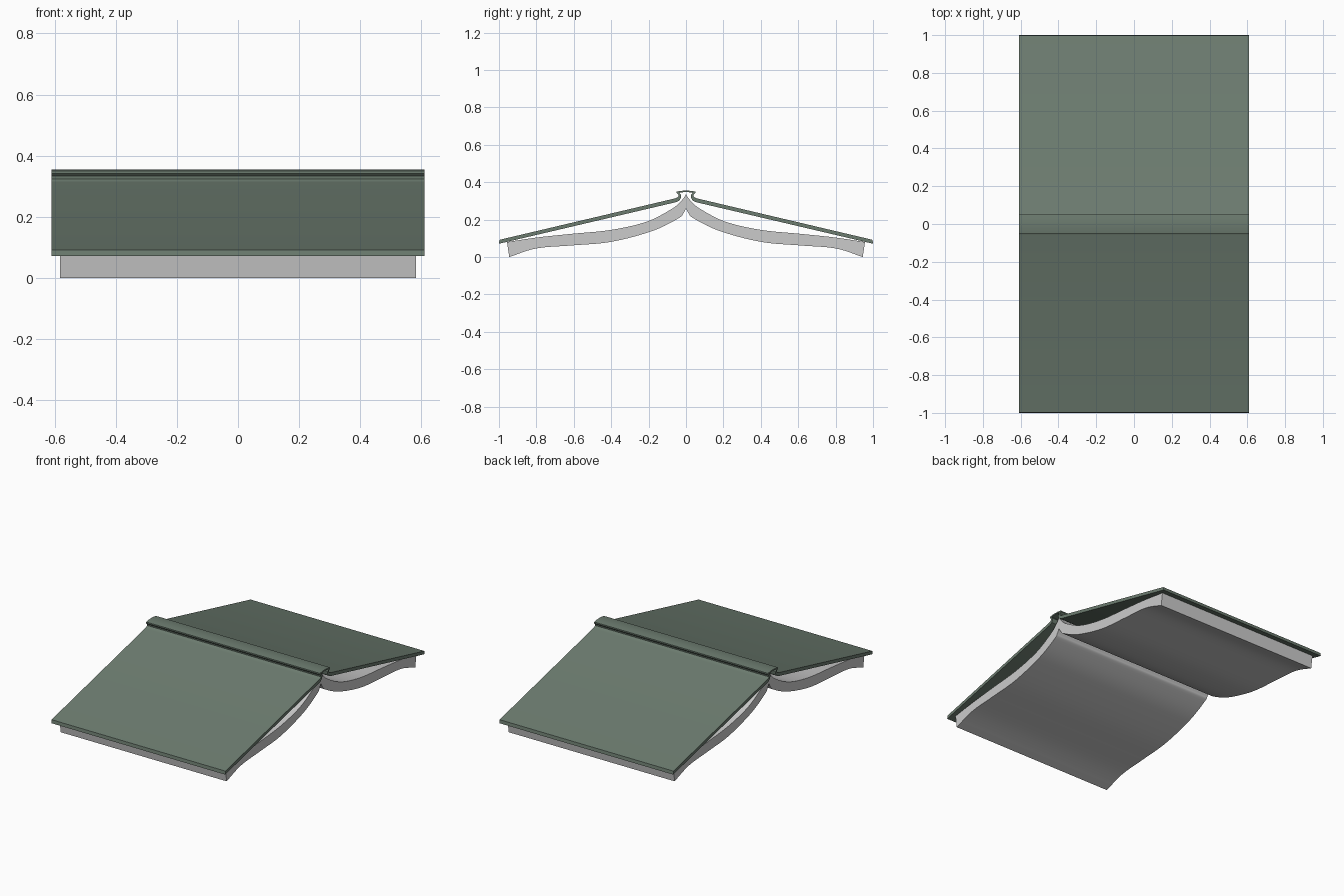
import bpy
from mathutils import Vector

if "Cube" in bpy.data.objects:
    bpy.data.objects.remove(bpy.data.objects["Cube"])


def smooth_path(pts, steps):
    """Catmull-Rom curve through 2D points."""
    p = [Vector(q) for q in pts]
    p = [2 * p[0] - p[1]] + p + [2 * p[-1] - p[-2]]
    out = []
    for i in range(1, len(p) - 2):
        a, b, c, d = p[i - 1:i + 3]
        for k in range(steps):
            t = k / steps
            out.append(0.5 * (2 * b + (c - a) * t + (2 * a - 5 * b + 4 * c - d) * t * t
                              + (3 * b - a - 3 * c + d) * t ** 3))
    return out + [p[-2]]


def mirrored(half):
    """Half profile starting at y = 0 -> full profile from -y to +y."""
    return [Vector((-q[0], q[1])) for q in reversed(half[1:])] + [Vector(q) for q in half]


def ribbon(name, upper, lower, half_width):
    """Solid between two matched profiles, extruded along x."""
    n = len(upper)
    verts = [(x, q[0], q[1]) for x in (-half_width, half_width)
             for line in (upper, lower) for q in line]
    faces = [(0, 2 * n, 3 * n, n), (n - 1, 2 * n - 1, 4 * n - 1, 3 * n - 1)]
    for i in range(n - 1):
        j = i + 1
        faces += [(i, j, 2 * n + j, 2 * n + i), (n + i, 3 * n + i, 3 * n + j, n + j),
                  (i, n + i, n + j, j), (2 * n + i, 2 * n + j, 3 * n + j, 3 * n + i)]
    mesh = bpy.data.meshes.new(name)
    mesh.from_pydata(verts, [], faces)
    obj = bpy.data.objects.new(name, mesh)
    bpy.context.collection.objects.link(obj)
    bpy.ops.object.select_all(action='DESELECT')
    obj.select_set(True)
    bpy.context.view_layer.objects.active = obj
    bpy.ops.object.mode_set(mode='EDIT')
    bpy.ops.mesh.select_all(action='SELECT')
    bpy.ops.mesh.normals_make_consistent(inside=False)
    bpy.ops.object.mode_set(mode='OBJECT')
    bpy.ops.object.shade_smooth_by_angle(angle=0.6)
    return obj


# Cover: spine cap, pinched hinge grooves and two flat boards
outer = mirrored([(0, .355), (.025, .354), (.05, .350), (.05, .342), (.041, .333),
                  (.040, .324), (.047, .318), (.06, .313), (.997, .092)])
inner = mirrored([(0, .347), (.022, .346), (.036, .343), (.032, .338), (.027, .332),
                  (.026, .320), (.033, .304), (.05, .294), (1.0, .071)])
cover = ribbon("cover", outer, inner, 0.61)
green = bpy.data.materials.new("cover_green")
green.diffuse_color = (0.15, 0.20, 0.16, 1)
green.use_nodes = True
green.node_tree.nodes["Principled BSDF"].inputs["Base Color"].default_value = green.diffuse_color
cover.data.materials.append(green)

# Page block: two curved halves meeting at the spine
top = smooth_path([(0, .335), (.025, .300), (.075, .258), (.21, .189), (.40, .145),
                   (.61, .124), (.80, .104), (.957, .080)], 5)
under = smooth_path([(0, .260), (.015, .232), (.04, .207), (.18, .139), (.40, .081),
                     (.61, .062), (.80, .046), (.945, .0)], 5)
ribbon("pages", mirrored(top), mirrored(under), 0.582)
